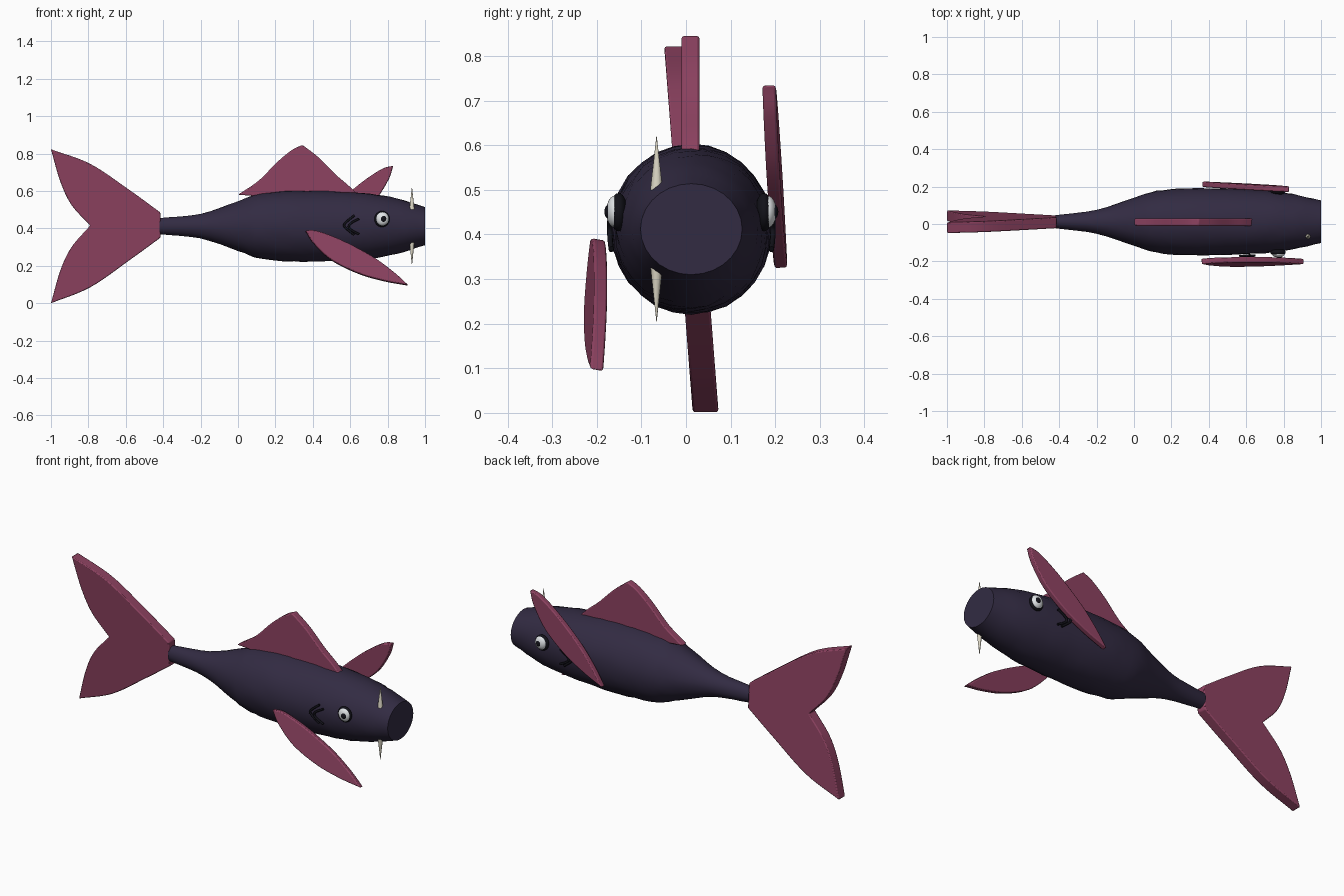
import bpy, bmesh, math, random
from mathutils import Vector, Matrix

if "Cube" in bpy.data.objects:
    bpy.data.objects.remove(bpy.data.objects["Cube"])

random.seed(4)
CY, CZ = 0.012, 0.412  # body axis


def material(name, r, g, b):
    m = bpy.data.materials.new(name)
    m.diffuse_color = (r, g, b, 1)
    m.use_nodes = True
    m.node_tree.nodes["Principled BSDF"].inputs["Base Color"].default_value = m.diffuse_color
    return m


SKIN = material("dark_skin", 0.032, 0.024, 0.055)
FIN = material("fin_pink", 0.27, 0.055, 0.12)
BONE = material("bone", 0.72, 0.68, 0.56)
WHITE = material("eye_white", 0.75, 0.78, 0.8)
BLACK = material("black", 0.006, 0.006, 0.01)


def finish(name, bm, mat, angle=30):
    bmesh.ops.recalc_face_normals(bm, faces=bm.faces)
    me = bpy.data.meshes.new(name)
    bm.to_mesh(me)
    bm.free()
    ob = bpy.data.objects.new(name, me)
    bpy.context.collection.objects.link(ob)
    me.materials.append(mat)
    bpy.ops.object.select_all(action='DESELECT')
    ob.select_set(True)
    bpy.context.view_layer.objects.active = ob
    bpy.ops.object.shade_smooth_by_angle(angle=math.radians(angle))
    return ob


def spline(pts, n=6):
    """Catmull-Rom curve through the points."""
    p = [Vector(q) for q in pts]
    p = [2 * p[0] - p[1]] + p + [2 * p[-1] - p[-2]]
    out = []
    for a, b, c, d in zip(p, p[1:], p[2:], p[3:]):
        for i in range(n):
            t = i / n
            out.append(0.5 * (2 * b + (c - a) * t + (2 * a - 5 * b + 4 * c - d) * t**2
                              + (3 * b - a - 3 * c + d) * t**3))
    return out + [p[-2]]


def slab(name, runs, thick, place):
    """Flat fin: smooth outline runs joined at sharp corners, given thickness."""
    outline = []
    for r in runs:
        outline += spline(r)[:-1]
    bm = bmesh.new()
    f = bm.faces.new([bm.verts.new((u, -thick / 2, v)) for u, v in outline])
    ext = bmesh.ops.extrude_face_region(bm, geom=[f])
    new = [e for e in ext["geom"] if isinstance(e, bmesh.types.BMVert)]
    bmesh.ops.translate(bm, vec=(0, thick, 0), verts=new)
    for v in bm.verts:
        v.co = place(v.co.copy())
    ob = finish(name, bm, FIN)
    mod = ob.modifiers.new("soft_edge", 'BEVEL')
    mod.width, mod.segments, mod.limit_method = 0.005, 2, 'ANGLE'
    mod.angle_limit = math.radians(50)


# Body: lofted rings (x, half width, half height) with slightly uneven skin
rings = spline([(-0.42, 0.035, 0.043), (-0.2, 0.064, 0.066), (0, 0.128, 0.133),
                (0.12, 0.165, 0.175), (0.3, 0.18, 0.19), (0.5, 0.178, 0.188),
                (0.7, 0.168, 0.175), (0.85, 0.148, 0.148), (1, 0.114, 0.102)], 4)
N = 28
bm = bmesh.new()
loops = []
for i, (x, w, h) in enumerate(rings):
    loop = []
    for k in range(N):
        a = 2 * math.pi * k / N
        s = 1 if i in (0, len(rings) - 1) else random.uniform(0.985, 1.01)
        loop.append(bm.verts.new((x, CY + w * s * math.cos(a), CZ + h * s * math.sin(a))))
    loops.append(loop)
for a, b in zip(loops, loops[1:]):
    for k in range(N):
        j = (k + 1) % N
        bm.faces.new((a[k], a[j], b[j], b[k]))
bm.faces.new(loops[0])
bm.faces.new(loops[-1])
finish("body", bm, SKIN, 30)

# Tail fin, rolled a little about the body axis
slab("tail_fin",
     [[(-0.415, 0.485), (-0.58, 0.605), (-0.79, 0.745), (-1, 0.823)],
      [(-1, 0.823), (-0.95, 0.65), (-0.89, 0.525), (-0.79, 0.415)],
      [(-0.79, 0.415), (-0.89, 0.3), (-0.95, 0.175), (-1, 0)],
      [(-1, 0), (-0.79, 0.085), (-0.58, 0.23), (-0.415, 0.35)],
      [(-0.415, 0.35), (-0.415, 0.485)]],
     0.058, lambda c: Vector((c.x, CY + c.y - 0.078 * (c.z - CZ), c.z)))

# Dorsal fin
slab("dorsal_fin",
     [[(0, 0.58), (0.11, 0.655), (0.21, 0.755), (0.29, 0.82), (0.345, 0.846)],
      [(0.345, 0.846), (0.43, 0.78), (0.52, 0.69), (0.59, 0.63), (0.64, 0.58)],
      [(0.64, 0.58), (0.3, 0.56), (0, 0.58)]],
     0.04, lambda c: Vector((c.x, c.y + 0.01, c.z)))

# Side fins: one lens shape, angled down on the near side and up on the far side
LENS = [[(0, 0), (0.06, 0.028), (0.2, 0.046), (0.38, 0.046), (0.52, 0.026), (0.622, 0)],
        [(0.622, 0), (0.5, -0.04), (0.36, -0.07), (0.2, -0.075), (0.07, -0.04), (0, 0)]]


def side_fin(name, start, end, cross_tilt, flip):
    s, e = Vector(start), Vector(end)
    along = (e - s).normalized()
    up = Vector((0, 1, 0)).cross(along) * (1 if flip else -1)
    up = (up + Vector((0, cross_tilt, 0))).normalized()
    out = along.cross(up)
    slab(name, LENS, 0.03, lambda c: s + along * c.x + up * c.z + out * c.y)


side_fin("near_side_fin", (0.36, -0.2, 0.388), (0.91, -0.2, 0.095), 0.2, False)
side_fin("far_side_fin", (0.83, 0.186, 0.735), (0.36, 0.213, 0.32), 0.0, True)


def ball(name, loc, size, mat):
    bm = bmesh.new()
    bmesh.ops.create_uvsphere(bm, u_segments=24, v_segments=12, radius=1)
    bmesh.ops.transform(bm, verts=bm.verts,
                        matrix=Matrix.Translation(loc) @ Matrix.Diagonal((*size, 1)))
    finish(name, bm, mat, 60)


# Eyes and gill marks on both sides
for side, tag in ((-1, "near"), (1, "far")):
    ball(tag + "_eye_rim", (0.77, CY + side * 0.163, 0.45), (0.041, 0.02, 0.043), BLACK)
    ball(tag + "_eye_white", (0.772, CY + side * 0.171, 0.451), (0.034, 0.02, 0.036), WHITE)
    ball(tag + "_pupil", (0.777, CY + side * 0.182, 0.451), (0.017, 0.013, 0.018), BLACK)
    cu = bpy.data.curves.new(tag + "_gills", 'CURVE')
    cu.dimensions, cu.bevel_depth, cu.bevel_resolution = '3D', 0.006, 2
    cu.use_fill_caps = True
    for x, z, h in ((0.567, 0.417, 0.052), (0.592, 0.41, 0.042)):
        path = spline([(x + 0.055, z + h), (x + 0.015, z + 0.02), (x, z),
                       (x + 0.015, z - 0.02), (x + 0.055, z - h)], 3)
        sp = cu.splines.new('POLY')
        sp.points.add(len(path) - 1)
        for p, q in zip(sp.points, path):
            p.co = (q.x, CY + side * (0.183 - 1.5 * (q.y - 0.415) ** 2), q.y, 1)
    cu.materials.append(BLACK)
    bpy.context.collection.objects.link(bpy.data.objects.new(tag + "_gills", cu))

# Fangs above and below the mouth
for tag, base, tip in (("upper", 0.5, 0.62), ("lower", 0.33, 0.205)):
    bm = bmesh.new()
    bmesh.ops.create_cone(bm, cap_ends=True, segments=12, radius1=0.014, radius2=0.0005,
                          depth=abs(tip - base))
    flip = Matrix.Rotation(0 if tip > base else math.pi, 4, 'X')
    bmesh.ops.transform(bm, verts=bm.verts,
                        matrix=Matrix.Translation((0.93, -0.066, (base + tip) / 2)) @ flip)
    finish(tag + "_fang", bm, BONE, 40)
